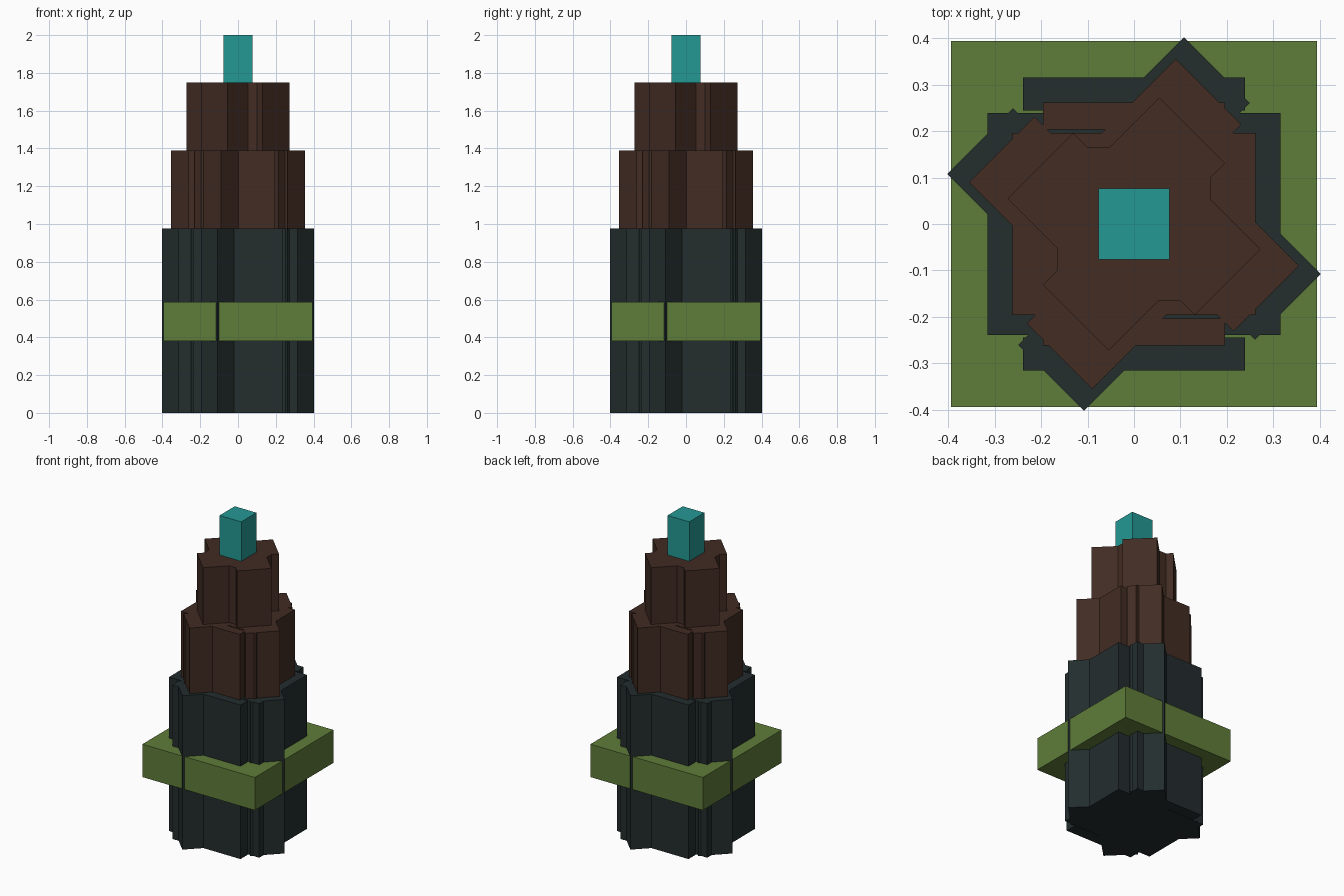
import bpy, bmesh, math
from mathutils import Matrix

cube = bpy.data.objects.get("Cube")
if cube:
    bpy.data.objects.remove(cube, do_unlink=True)


def material(name, rgb):
    mat = bpy.data.materials.new(name)
    mat.use_nodes = True
    mat.diffuse_color = (*rgb, 1)
    mat.node_tree.nodes["Principled BSDF"].inputs["Base Color"].default_value = (*rgb, 1)
    return mat


slate = material("dark slate", (0.017, 0.026, 0.027))
brown = material("dark brown", (0.054, 0.025, 0.017))
green = material("moss green", (0.114, 0.205, 0.042))
teal = material("teal", (0.018, 0.314, 0.296))


def add_block(bm, x, y, z, angle=0):
    """Add a box spanning the given ranges, turned about the z axis."""
    size = [b - a for a, b in (x, y, z)]
    centre = [(a + b) / 2 for a, b in (x, y, z)]
    matrix = (Matrix.Rotation(math.radians(angle), 4, 'Z')
              @ Matrix.Translation(centre) @ Matrix.Diagonal((*size, 1)))
    bmesh.ops.create_cube(bm, size=1, matrix=matrix)


def finish(bm, name, mat):
    mesh = bpy.data.meshes.new(name)
    bm.to_mesh(mesh)
    bm.free()
    mesh.materials.append(mat)
    obj = bpy.data.objects.new(name, mesh)
    bpy.context.collection.objects.link(obj)


def block(name, half, z, mat):
    bm = bmesh.new()
    add_block(bm, (-half, half), (-half, half), z)
    finish(bm, name, mat)


def tier(name, z, mat, reach, width, slit, diagonal, offset):
    """Core with front and back slabs, and four off-centre diagonal slabs."""
    bm = bmesh.new()
    add_block(bm, (-reach, reach), (-width, width), z)
    for turn in (0, 180):
        add_block(bm, (-width, width), (width + slit, reach), z, turn)
    for turn in range(45, 360, 90):
        add_block(bm, (0, diagonal), (offset - 0.1, offset + 0.1), z, turn)
    finish(bm, name, mat)


# Stepped tower, from the base up
tier("lower_tier", (0, 0.975), slate, 0.316, 0.239, 0.006, 0.361, 0.108)
tier("middle_tier", (0.975, 1.39), brown, 0.262, 0.196, 0.008, 0.315, 0.088)
tier("upper_tier", (1.39, 1.75), brown, 0.165, 0.12, 0, 0.231, 0.054)

# Square band and cap
block("band", 0.394, (0.38, 0.588), green)
block("cap", 0.076, (1.75, 2.0), teal)
